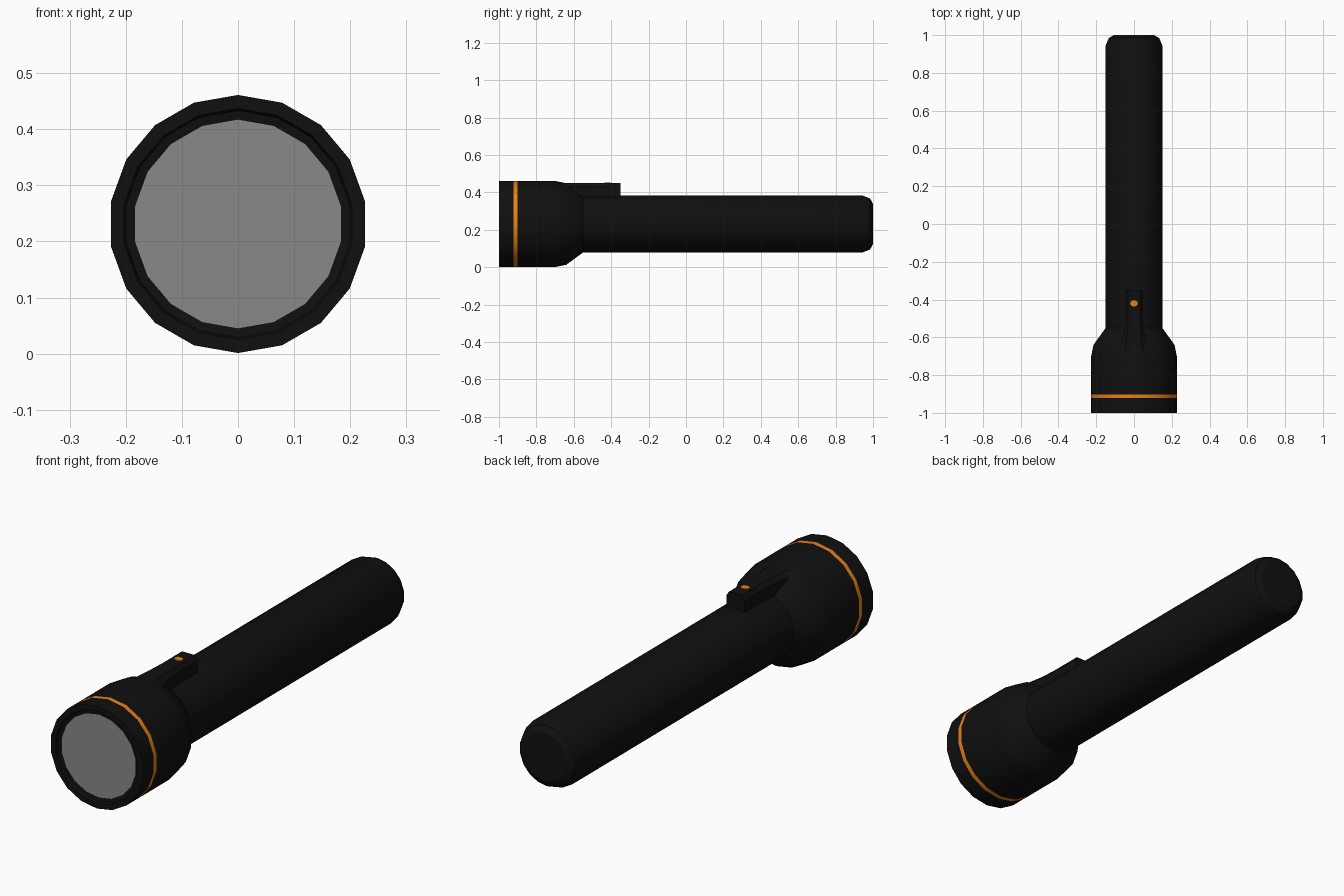
import bpy, bmesh, math

if "Cube" in bpy.data.objects:
    bpy.data.objects.remove(bpy.data.objects["Cube"])

SIDES = 18
ZC = 0.231  # height of the long axis


def material(name, rgb):
    m = bpy.data.materials.new(name)
    m.diffuse_color = (*rgb, 1)
    m.use_nodes = True
    m.node_tree.nodes["Principled BSDF"].inputs["Base Color"].default_value = m.diffuse_color
    return m


BLACK = material("black_rubber", (0.005, 0.005, 0.005))
ORANGE = material("orange", (0.8, 0.22, 0.01))
GREY = material("lens_grey", (0.25, 0.25, 0.25))


def loft(name, rings, mats, cap_start=True, cap_end=True, rule=None):
    """Skin a list of equal-length vertex rings into one object."""
    bm = bmesh.new()
    vs = [[bm.verts.new(p) for p in r] for r in rings]
    n = len(rings[0])
    for i, (a, b) in enumerate(zip(vs, vs[1:])):
        for k in range(n):
            f = bm.faces.new((a[k], a[(k + 1) % n], b[(k + 1) % n], b[k]))
            if rule:
                f.material_index = rule(i)
    if cap_start:
        bm.faces.new(vs[0])
    if cap_end:
        bm.faces.new(vs[-1])
    bmesh.ops.recalc_face_normals(bm, faces=bm.faces)
    me = bpy.data.meshes.new(name)
    bm.to_mesh(me)
    bm.free()
    for m in mats:
        me.materials.append(m)
    ob = bpy.data.objects.new(name, me)
    bpy.context.collection.objects.link(ob)
    bpy.ops.object.select_all(action='DESELECT')
    ob.select_set(True)
    bpy.context.view_layer.objects.active = ob
    bpy.ops.object.shade_smooth_by_angle(angle=math.radians(30))
    return ob


def ring(y, r):
    """18-sided ring around the long axis, with a corner at the top."""
    return [(r * math.sin(a), y, ZC + r * math.cos(a))
            for a in (2 * math.pi * k / SIDES for k in range(SIDES))]


# Head with rim recess, orange band, shoulder, handle and rounded tail
profile = [(-0.985, 0.186), (-0.988, 0.202), (-1.0, 0.206), (-1.0, 0.230),
           (-0.922, 0.230), (-0.902, 0.230), (-0.70, 0.230), (-0.64, 0.218),
           (-0.55, 0.152), (0.945, 0.152), (0.984, 0.136), (1.0, 0.108)]
loft("body", [ring(y, r) for y, r in profile], [BLACK, ORANGE],
     cap_start=False, rule=lambda i: 1 if i == 4 else 0)

# Lens closing the front opening
loft("lens", [ring(-0.986, 0.186), ring(-0.98, 0.186)], [GREY])


# Switch housing, flaring where it meets the head
def housing(y, w_low, w_top, top):
    half = [(w_low, 0.33), (w_low, top - 0.02), (w_top, top)]
    return [(x, y, z) for x, z in half] + [(-x, y, z) for x, z in reversed(half)]


loft("switch_housing", [housing(-0.67, 0.08, 0.045, 0.449),
                        housing(-0.58, 0.055, 0.036, 0.4495),
                        housing(-0.50, 0.046, 0.032, 0.449),
                        housing(-0.35, 0.045, 0.032, 0.449)], [BLACK])

# Round push button
loft("button", [[(0.02 * math.cos(t), -0.42 + 0.017 * math.sin(t), z)
                 for t in (2 * math.pi * k / 12 for k in range(12))]
                for z in (0.445, 0.452)], [ORANGE])
